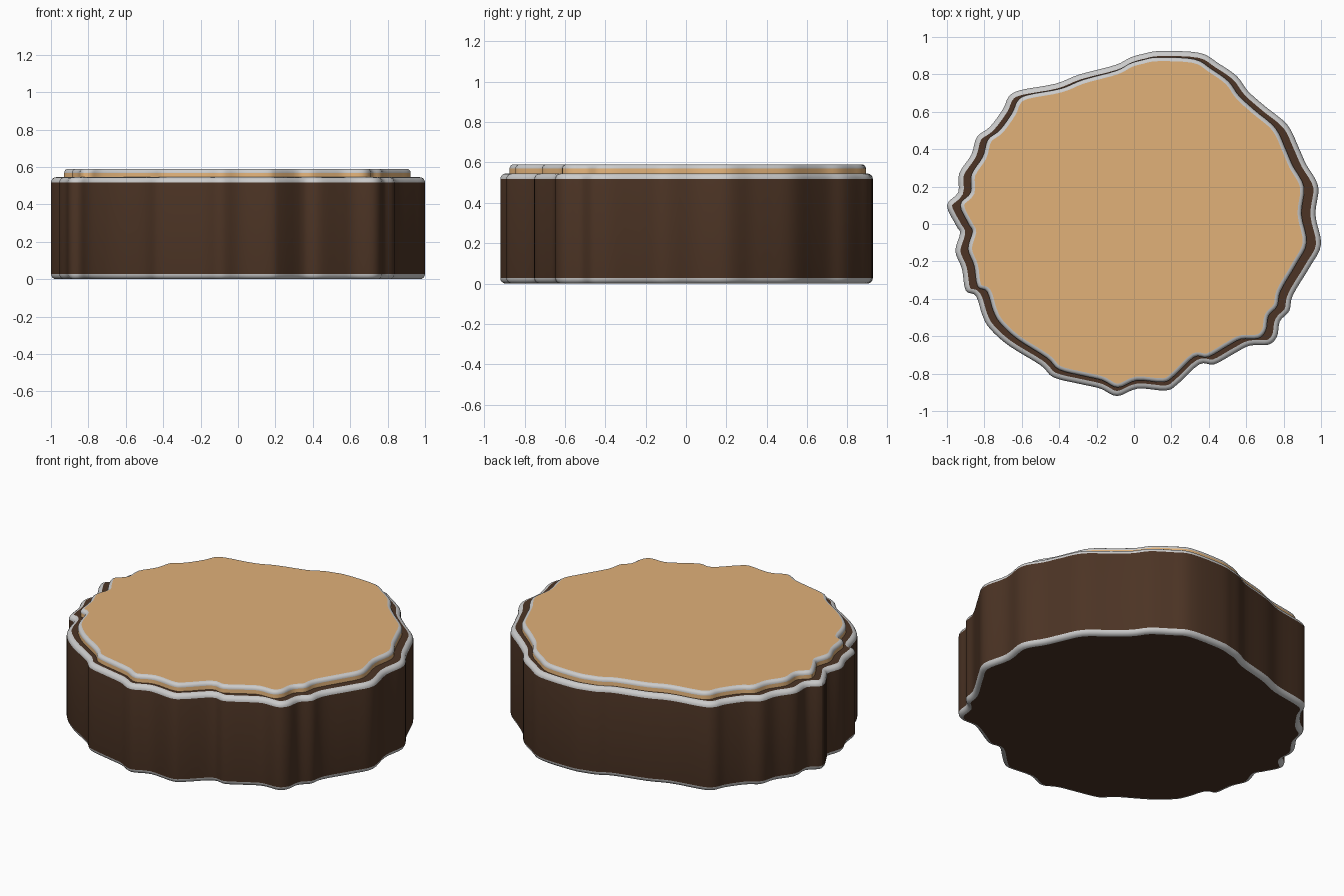
import bpy, bmesh, math
from mathutils import Vector

if "Cube" in bpy.data.objects:
    bpy.data.objects.remove(bpy.data.objects["Cube"])

# Traced outline of the log slice, counter-clockwise seen from above
OUTLINE = [(1.0, -.11), (.97, .05), (.985, .2), (.92, .32), (.88, .41), (.82, .53),
           (.7, .63), (.61, .71), (.55, .79), (.45, .86), (.35, .915), (.14, .925),
           (.05, .91), (-.02, .89), (-.1, .85), (-.29, .8), (-.42, .75), (-.61, .715),
           (-.67, .68), (-.7, .615), (-.77, .52), (-.84, .465), (-.87, .37),
           (-.935, .27), (-.94, .17), (-1.0, .1), (-.95, -.01), (-.93, -.05),
           (-.955, -.145), (-.92, -.24), (-.9, -.355), (-.845, -.385), (-.81, -.49),
           (-.77, -.56), (-.67, -.65), (-.5, -.755), (-.43, -.82), (-.29, -.855),
           (-.18, -.88), (-.09, -.92), (.02, -.88), (.17, -.89), (.235, -.855),
           (.35, -.75), (.43, -.75), (.54, -.69), (.62, -.65), (.72, -.645),
           (.765, -.6), (.78, -.52), (.83, -.465), (.85, -.38), (.94, -.23)]


def smooth_outline(points, steps=4):
    """Catmull-Rom curve through a closed list of points."""
    p, n, out = [Vector(q) for q in points], len(points), []
    for i in range(n):
        a, b, c, d = p[i - 1], p[i], p[(i + 1) % n], p[(i + 2) % n]
        for s in range(steps):
            t = s / steps
            out.append(.5 * (2 * b + (c - a) * t + (2 * a - 5 * b + 4 * c - d) * t * t
                             + (3 * b - a - 3 * c + d) * t ** 3))
    return out


def material(name, colour):
    m = bpy.data.materials.new(name)
    m.diffuse_color = (*colour, 1)
    m.use_nodes = True
    m.node_tree.nodes["Principled BSDF"].inputs["Base Color"].default_value = m.diffuse_color
    return m


def slab(name, outline, z0, z1, r, colours, seg=4):
    """Extruded outline with rounded rims; colours = side, rim, cap materials."""
    n = len(outline)
    normals = []
    for i in range(n):
        t = (outline[(i + 2) % n] - outline[i - 2]).normalized()
        normals.append(Vector((t.y, -t.x)))
    arc = [(r * (1 - math.cos(a)), r * (1 - math.sin(a)))
           for a in (k * math.pi / 2 / seg for k in range(seg + 1))]
    profile = [(i, z0 + h) for i, h in reversed(arc)] + [(i, z1 - h) for i, h in arc]
    bm = bmesh.new()
    rings = [[bm.verts.new((*(p - nv * inset), z)) for p, nv in zip(outline, normals)]
             for inset, z in profile]
    for k in range(len(rings) - 1):
        for i in range(n):
            j = (i + 1) % n
            f = bm.faces.new((rings[k][i], rings[k][j], rings[k + 1][j], rings[k + 1][i]))
            f.material_index = 0 if k == seg else 1
    bottom = bm.faces.new(rings[0][::-1])
    top = bm.faces.new(rings[-1])
    bottom.material_index = top.material_index = 2
    me = bpy.data.meshes.new(name)
    bm.to_mesh(me)
    bm.free()
    ob = bpy.data.objects.new(name, me)
    bpy.context.collection.objects.link(ob)
    for m in colours:
        me.materials.append(m)
    bpy.context.view_layer.objects.active = ob
    ob.select_set(True)
    bpy.ops.object.shade_smooth_by_angle(angle=math.radians(30))
    ob.select_set(False)
    for f in me.polygons:  # flat cut faces
        if f.material_index == 2:
            f.use_smooth = False
    return ob


bark = material("bark", (.072, .034, .018))
wood = material("wood", (.75, .44, .19))
rim = material("rim", (.8, .8, .8))

outer = smooth_outline(OUTLINE)
inner = [Vector((p.x * .926 - .003, p.y * .957 + .006)) for p in outer]

# Bark body and the slightly raised cut wood face
slab("bark_body", outer, 0, .545, .027, (bark, rim, bark))
slab("wood_core", inner, .05, .59, .021, (wood, rim, wood))
